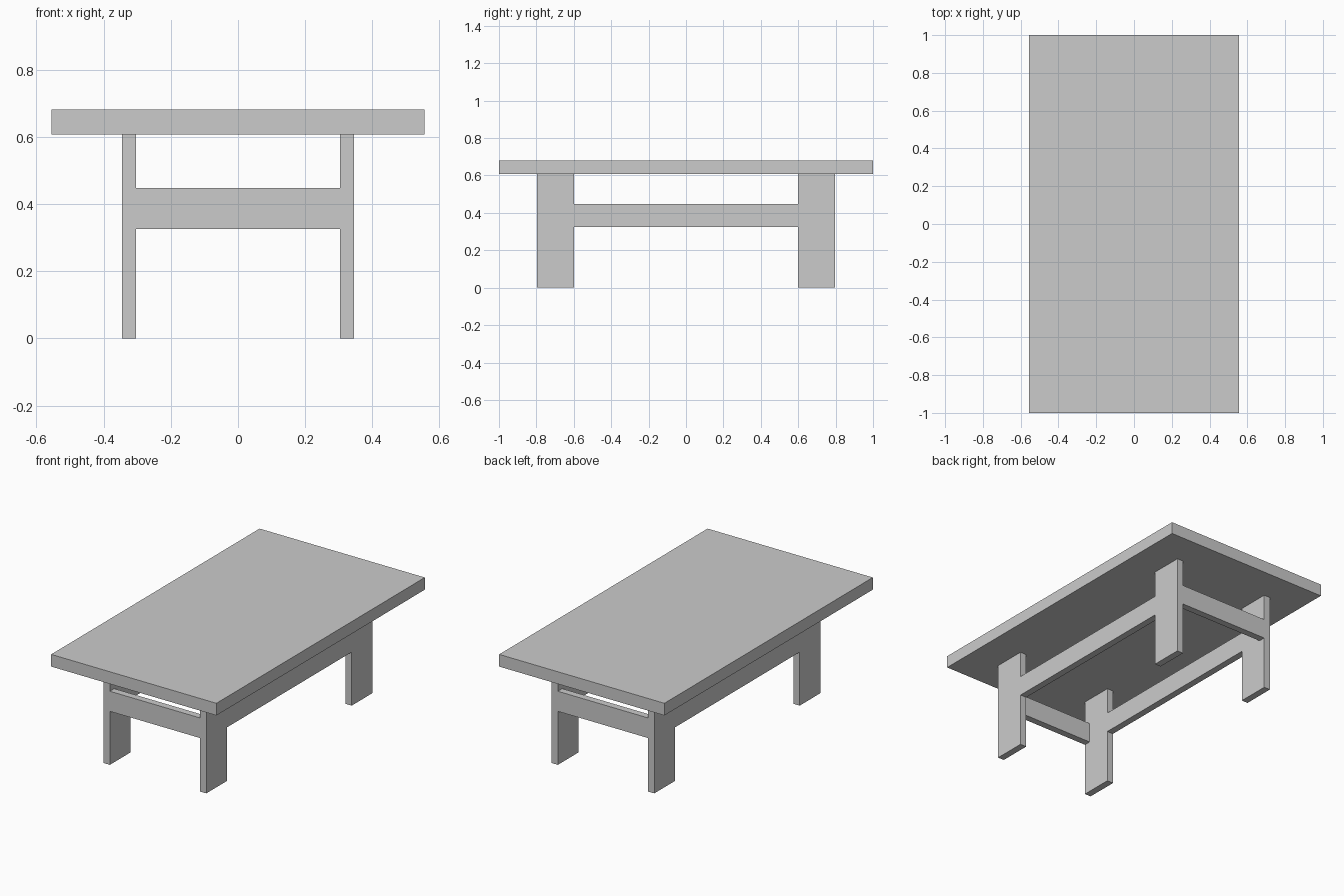
import bpy

if "Cube" in bpy.data.objects:
    bpy.data.objects.remove(bpy.data.objects["Cube"])


def box(name, x, y, z):
    """Box spanning the given (min, max) ranges."""
    bpy.ops.mesh.primitive_cube_add(size=1, location=[(a + b) / 2 for a, b in (x, y, z)])
    ob = bpy.context.object
    ob.name = name
    ob.scale = [b - a for a, b in (x, y, z)]
    bpy.ops.object.transform_apply(location=False, rotation=False, scale=True)
    return ob


def span(sign, a, b):
    return tuple(sorted((sign * a, sign * b)))


LEG_X = (0.303, 0.345)    # inner and outer leg faces
LEG_Y = (0.598, 0.797)
TOP_Z = (0.607, 0.681)
RAIL_Z = (0.325, 0.447)
RAIL_T = 0.042

# Table top
box("table_top", (-0.555, 0.555), (-1, 1), TOP_Z)

# Plank legs
for sx, side in ((-1, "left"), (1, "right")):
    for sy, end in ((-1, "front"), (1, "back")):
        box(f"{end}_{side}_leg", span(sx, *LEG_X), span(sy, *LEG_Y), (0, TOP_Z[0]))

    # Long side rail, flush with the legs
    box(f"{side}_side_rail", span(sx, *LEG_X), (-LEG_Y[0], LEG_Y[0]), RAIL_Z)

# Short end rails, flush with the outer ends of the legs
for sy, end in ((-1, "front"), (1, "back")):
    box(f"{end}_end_rail", (-LEG_X[0], LEG_X[0]),
        span(sy, LEG_Y[1] - RAIL_T, LEG_Y[1]), RAIL_Z)
